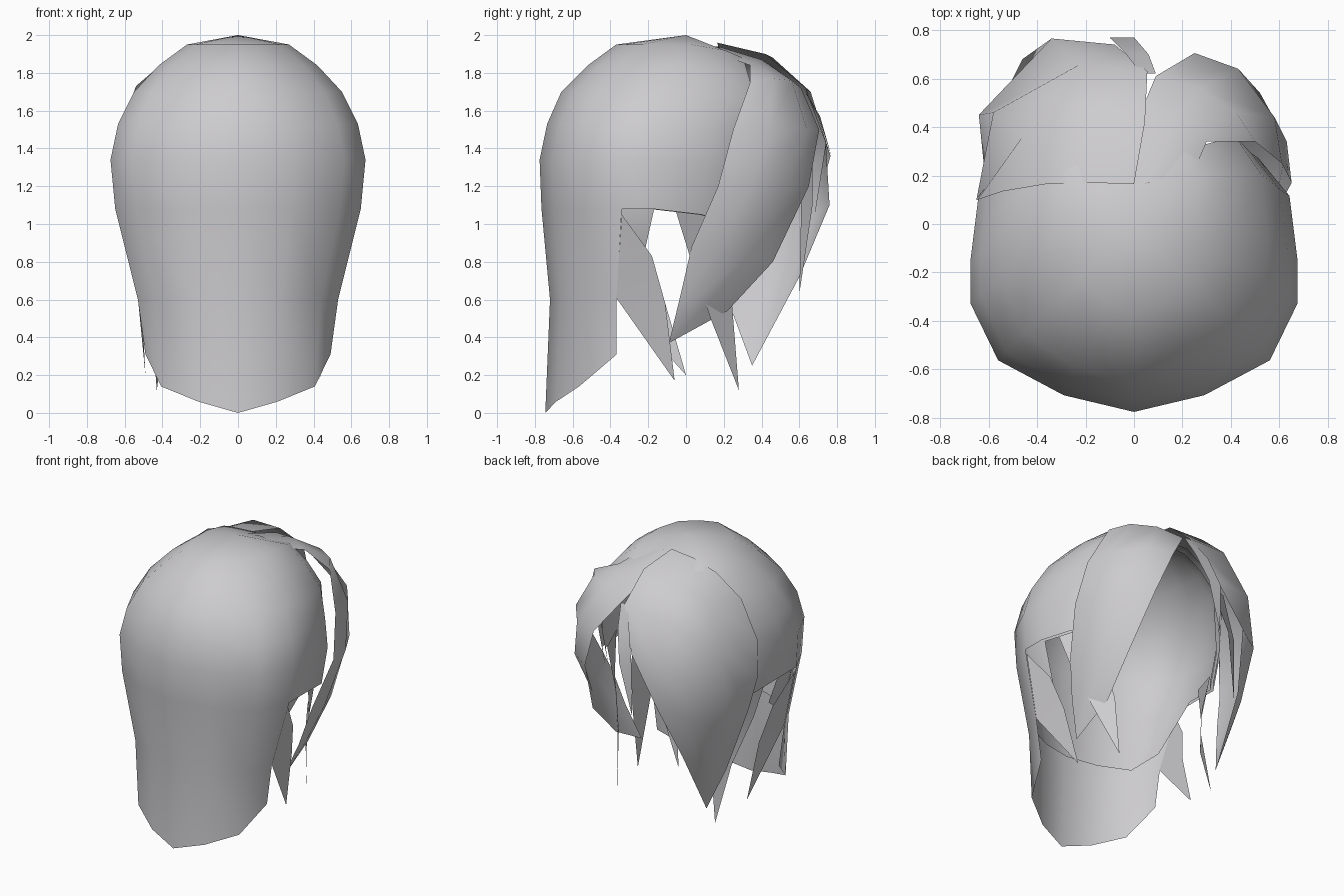
import bpy, bmesh
from mathutils import Vector

default = bpy.data.objects.get("Cube")
if default:
    bpy.data.objects.remove(default, do_unlink=True)

hair = bpy.data.materials.new("pale_grey")
hair.use_nodes = True
colour = (0.61, 0.60, 0.62, 1)
hair.diffuse_color = colour
hair.node_tree.nodes["Principled BSDF"].inputs["Base Color"].default_value = colour

HEAD = Vector((0, 0, 1.1))


def finish(name, bm):
    """Turn a bmesh into a smooth shaded hair object."""
    bmesh.ops.recalc_face_normals(bm, faces=bm.faces)
    # Point the sheet outward from the head centre
    facing = sum(f.normal.dot(f.calc_center_median() - HEAD) * f.calc_area() for f in bm.faces)
    if facing < 0:
        bmesh.ops.reverse_faces(bm, faces=bm.faces)
    for face in bm.faces:
        face.smooth = True
    mesh = bpy.data.meshes.new(name)
    bm.to_mesh(mesh)
    bm.free()
    mesh.materials.append(hair)
    obj = bpy.data.objects.new(name, mesh)
    bpy.context.collection.objects.link(obj)
    return obj


def lock(name, tip, *strands):
    """Loft a sheet of hair across neighbouring strands that share one tip."""
    bm = bmesh.new()
    end = bm.verts.new(tip)
    columns = [[bm.verts.new(p) for p in strand] for strand in strands]
    for a, b in zip(columns, columns[1:]):
        for i in range(len(a) - 1):
            bm.faces.new((a[i], b[i], b[i + 1], a[i + 1]))
        bm.faces.new((a[-1], b[-1], end))
    return finish(name, bm)


def mirrored(points):
    return [(-x, y, z) for x, y, z in points]


# Half outline of the head seen from above, from nape to temple
OUTLINE = [(0, -1), (.43, -.88), (.83, -.63), (1, -.22), (1, .08), (.95, .55), (.76, .82)]
FRONT_DROP = [0, 0, 0, 0, 0, .03, .07]
# Height, half width, centre y, depth
DOME = [(1.95, .27, 0, .37), (1.84, .42, -.05, .47), (1.7, .55, -.1, .56),
        (1.53, .635, -.17, .565), (1.34, .675, -.2, .575), (1.08, .65, -.22, .545)]
NAPE = [(.6, .53, -.27, .45), (.31, .49, -.26, .485)]
NAPE_HEM = [0, .06, .14, .31]


def shell(name, nape, hem, scale):
    """Dome over the head with a narrower sheet falling down the back."""
    bm = bmesh.new()

    def ring(level, reach, heights=None):
        z, width, centre, depth = level
        verts = {}
        for k in range(-reach, reach + 1):
            u, v = OUTLINE[abs(k)]
            side = -1 if k < 0 else 1
            height = heights[abs(k)] if heights else 1 + (z - FRONT_DROP[abs(k)] - 1) * scale
            verts[k] = bm.verts.new((side * u * width * scale,
                                     (centre + v * depth) * scale, height))
        return verts

    reach = len(OUTLINE) - 1
    rings = [ring(level, reach) for level in DOME]
    crown = bm.verts.new((0, 0, 1 + scale))
    top = rings[0]
    for k in range(-reach, reach):
        bm.faces.new((crown, top[k], top[k + 1]))
    bm.faces.new((crown, top[reach], top[-reach]))
    for level in nape[:-1]:
        rings.append(ring(level, len(hem) - 1))
    rings.append(ring(nape[-1], len(hem) - 1, hem))
    for upper, lower in zip(rings, rings[1:]):
        for k in range(-reach, reach):
            if k in lower and k + 1 in lower:
                bm.faces.new((upper[k], upper[k + 1], lower[k + 1], lower[k]))
    return finish(name, bm)


# Outer hair over the crown and nape, with a shorter layer beneath it
shell("back_hair", NAPE, NAPE_HEM, 1)
shell("under_layer", NAPE[:1], [.66, .65, .64, .72, .83], .96)

# Wide fringe on the right of the parting
lock("right_fringe", (-.41, .35, .25),
     [(0, .165, 1.96), (.045, .42, 1.9), (.055, .63, 1.72), (-.08, .74, 1.43),
      (-.3, .76, 1.1), (-.39, .6, .72)],
     [(-.18, .17, 1.945), (-.2, .46, 1.88), (-.22, .66, 1.7), (-.34, .765, 1.36),
      (-.46, .68, 1.05), (-.46, .55, .7)],
     [(-.36, .165, 1.885), (-.46, .36, 1.77), (-.58, .46, 1.5), (-.64, .45, 1.2),
      (-.6, .4, .88), (-.51, .4, .6)],
     [(-.54, .135, 1.73), (-.645, .1, 1.45), (-.65, .1, 1.18), (-.61, .15, .95),
      (-.55, .2, .72), (-.5, .25, .52)])

# Swept fringe on the left of the parting
lock("left_fringe", (.42, -.09, .37),
     [(-.04, .15, 1.94), (.01, .42, 1.86), (.09, .61, 1.72), (.25, .705, 1.5),
      (.36, .65, 1.2), (.43, .46, .8), (.41, .22, .54)],
     [(.06, .17, 1.94), (.14, .4, 1.87), (.27, .56, 1.76), (.43, .64, 1.5),
      (.52, .54, 1.2), (.52, .33, .84), (.48, .12, .58)],
     [(.15, .19, 1.92), (.24, .36, 1.86), (.42, .46, 1.77), (.58, .44, 1.5),
      (.63, .34, 1.2), (.58, .17, .85), (.51, .04, .6)],
     [(.24, .2, 1.89), (.3, .34, 1.84), (.5, .34, 1.75), (.61, .25, 1.5),
      (.65, .17, 1.2), (.575, .03, .88), (.51, -.03, .62)])

# Pointed locks at both sides of the face
burn_back = [(.64, -.34, 1.05), (.53, -.37, .61)]
burn_front = [(.57, -.18, .83), (.51, -.11, .58)]
cheek_back = [(.61, -.07, 1.12), (.56, .02, .83), (.46, .13, .5)]
cheek_front = [(.53, .15, 1.1), (.42, .2, .8), (.37, .245, .56)]
lock("left_sideburn", (.43, -.06, .17), burn_front, burn_back)
lock("right_sideburn", (-.49, 0, .2), mirrored(burn_front), mirrored(burn_back))
lock("left_cheek_lock", (.36, .28, .12), cheek_front, cheek_back)
lock("right_cheek_lock", (-.43, .28, .12), mirrored(cheek_front), mirrored(cheek_back))

# Thin locks hanging from the parting
lock("brow_lock", (-.36, .6, .63),
     [(-.1, .67, 1.4), (-.25, .67, 1.1)], [(-.25, .62, 1.4), (-.35, .61, 1.1)])
lock("parting_lock", (-.1, .765, 1),
     [(.09, .62, 1.72), (.06, .7, 1.57), (0, .77, 1.36)],
     [(.03, .62, 1.72), (-.04, .71, 1.57), (-.1, .77, 1.36)])
